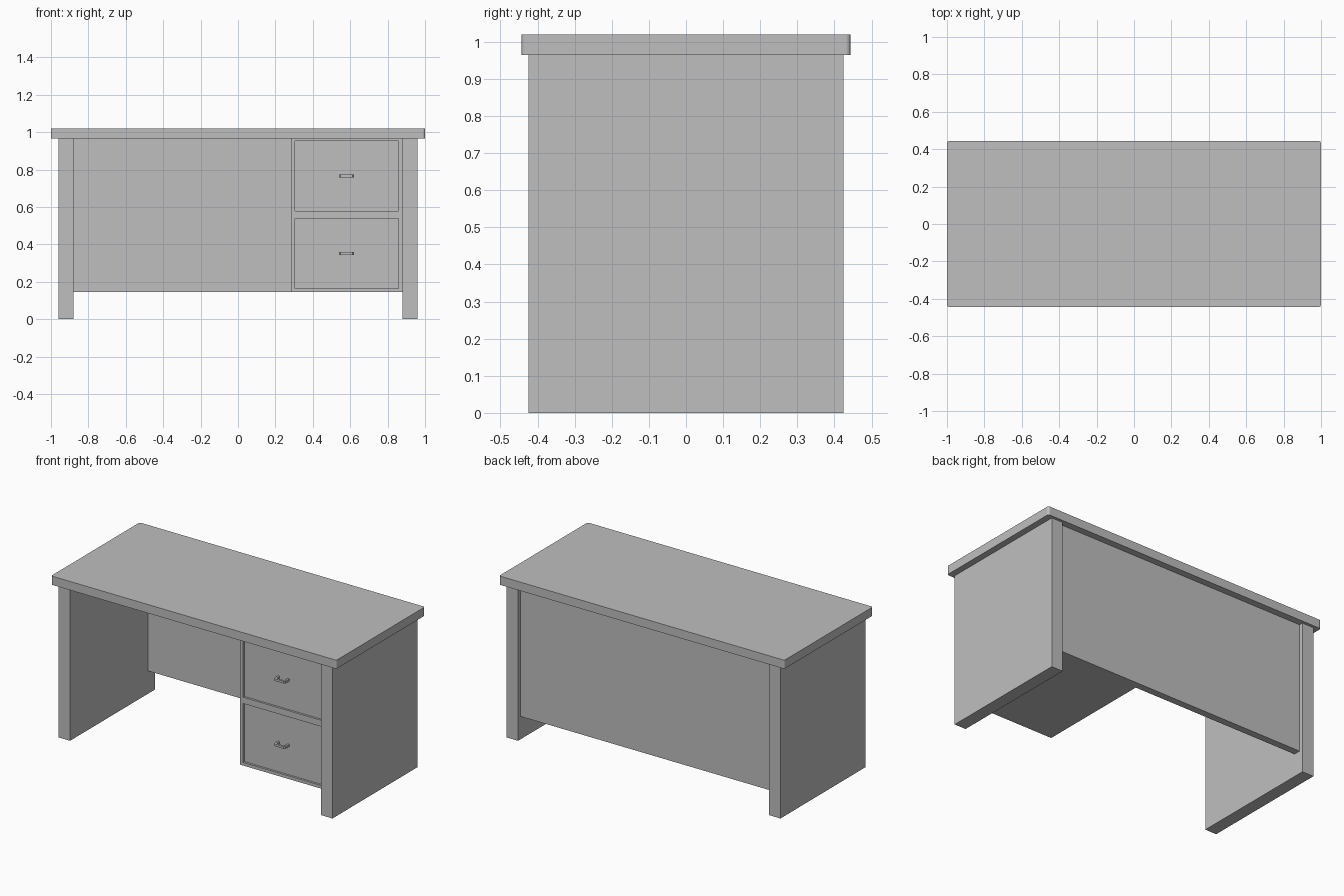
import bpy
import bmesh

old = bpy.data.objects.get("Cube")
if old:
    bpy.data.objects.remove(old, do_unlink=True)

# One plain grey for the whole desk
grey = bpy.data.materials.new("desk grey")
grey.use_nodes = True
tone = (0.52, 0.52, 0.52, 1)
grey.diffuse_color = tone
grey.node_tree.nodes["Principled BSDF"].inputs["Base Color"].default_value = tone


def finish(name, bm):
    bmesh.ops.recalc_face_normals(bm, faces=bm.faces)
    mesh = bpy.data.meshes.new(name)
    bm.to_mesh(mesh)
    bm.free()
    mesh.materials.append(grey)
    obj = bpy.data.objects.new(name, mesh)
    bpy.context.collection.objects.link(obj)
    return obj


def add_box(bm, xs, ys, zs):
    verts = bmesh.ops.create_cube(bm, size=1)["verts"]
    for v in verts:
        for axis, (lo, hi) in enumerate((xs, ys, zs)):
            v.co[axis] = hi if v.co[axis] > 0 else lo


def box(name, xs, ys, zs, corner=0):
    bm = bmesh.new()
    add_box(bm, xs, ys, zs)
    if corner:  # round only the upright edges
        upright = [e for e in bm.edges
                   if abs(e.verts[0].co.z - e.verts[1].co.z) > 0.01]
        bmesh.ops.bevel(bm, geom=upright, offset=corner, segments=4,
                        profile=0.5, affect='EDGES')
    return finish(name, bm)


UNDER, LOW = 0.965, 0.145
LEFT, INNER = 0.285, 0.88
FRONT, DRAWER_FACE, BACK = -0.385, -0.371, 0.40

# Top and side slabs
box("desk_top", (-1, 1), (-0.443, 0.443), (UNDER, 1.02), corner=0.012)
box("right_side_panel", (-0.96, -INNER), (-0.425, 0.425), (0, UNDER))
box("left_side_panel", (INNER, 0.96), (-0.425, 0.425), (0, UNDER))

# Modesty panel between the sides
box("back_panel", (-INNER, LEFT), (0.355, BACK), (LOW, UNDER))

# Drawer cabinet with its front frame around the two recesses
box("drawer_cabinet", (LEFT, INNER), (DRAWER_FACE, BACK), (LOW, UNDER))
x0, x1 = 0.305, 0.857
drawers = {"lower": (0.165, 0.538), "upper": (0.578, 0.953)}
frame = bmesh.new()
depth = (FRONT, DRAWER_FACE)
add_box(frame, (LEFT, x0), depth, (LOW, UNDER))
add_box(frame, (x1, INNER), depth, (LOW, UNDER))
rails = [LOW, *drawers["lower"], *drawers["upper"], UNDER]
for lo, hi in zip(rails[::2], rails[1::2]):
    add_box(frame, (x0, x1), depth, (lo, hi))
finish("cabinet_frame", frame)


# Drawer pulls: a flat U with clipped corners, extruded upwards
def pull(name, z):
    half, reach, thick, clip = 0.04, 0.045, 0.013, 0.008
    side = [(half, 0), (half, reach - clip), (half - clip, reach)]
    inside = [(half - thick, reach - thick), (half - thick, 0)]
    outline = side + [(-x, y) for x, y in reversed(side)]
    outline += [(-x, y) for x, y in reversed(inside)] + inside
    bm = bmesh.new()
    face = bm.faces.new([bm.verts.new((0.58 + x, DRAWER_FACE - y, z - 0.007))
                         for x, y in outline])
    new = bmesh.ops.extrude_face_region(bm, geom=[face])["geom"]
    bmesh.ops.translate(bm, vec=(0, 0, 0.014),
                        verts=[g for g in new if isinstance(g, bmesh.types.BMVert)])
    finish(name, bm)


for label, (lo, hi) in drawers.items():
    box(label + "_drawer_front", (x0, x1), (DRAWER_FACE - 0.001, DRAWER_FACE + 0.015), (lo, hi))
    pull(label + "_drawer_pull", (lo + hi) / 2)
